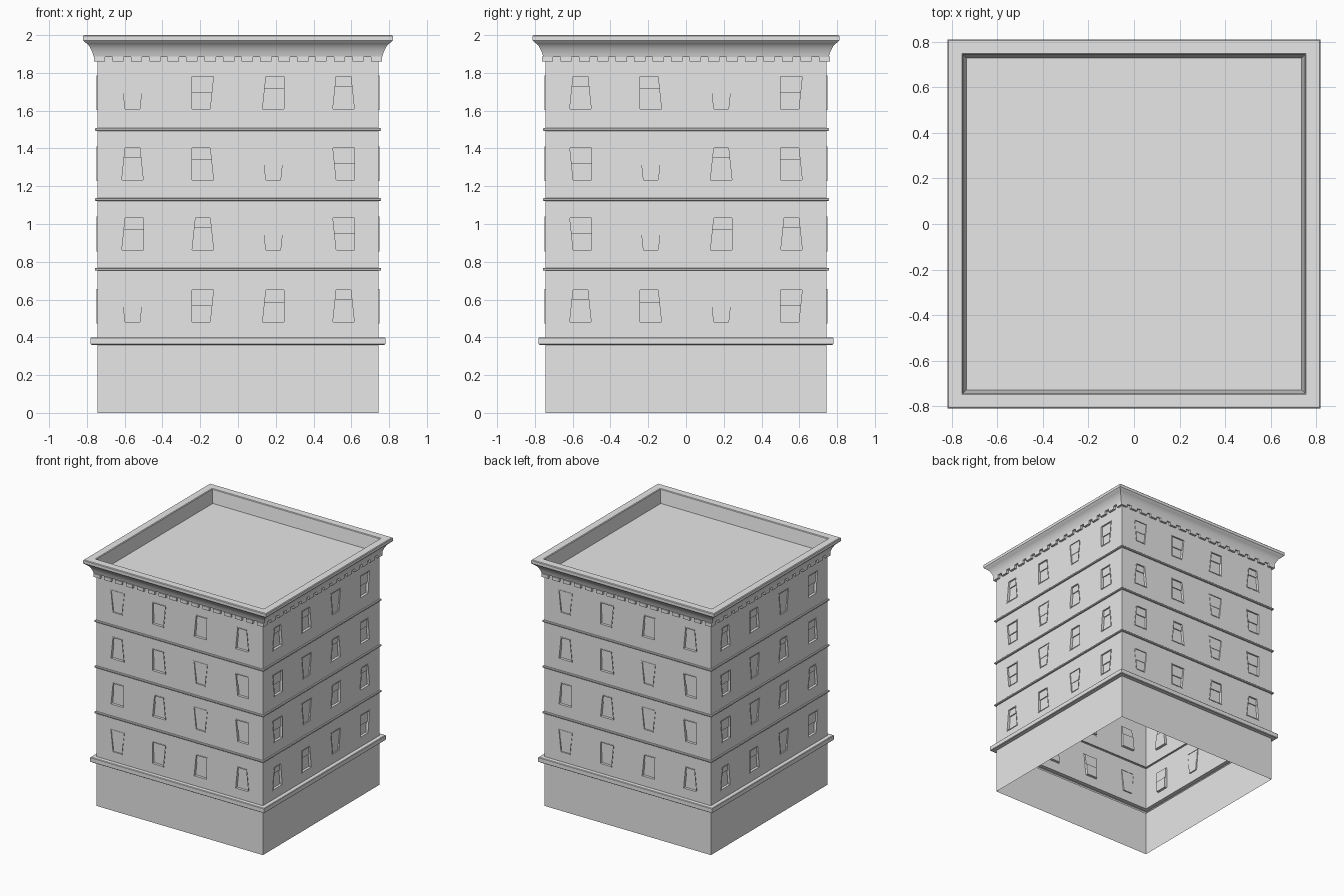
import bpy, bmesh, math
from mathutils import Vector, Matrix

cube = bpy.data.objects.get("Cube")
if cube:
    bpy.data.objects.remove(cube)

mat = bpy.data.materials.new("plain_grey")
mat.use_nodes = True
GREY = (0.8, 0.8, 0.8, 1)
mat.diffuse_color = GREY
mat.node_tree.nodes["Principled BSDF"].inputs["Base Color"].default_value = GREY

HALF = 0.745  # half width of the main walls


def finish(name, bm, smooth=False):
    bmesh.ops.remove_doubles(bm, verts=bm.verts, dist=0.00005)
    me = bpy.data.meshes.new(name)
    bm.to_mesh(me)
    bm.free()
    me.materials.append(mat)
    ob = bpy.data.objects.new(name, me)
    bpy.context.collection.objects.link(ob)
    if smooth:
        bpy.context.view_layer.objects.active = ob
        ob.select_set(True)
        bpy.ops.object.shade_smooth_by_angle(angle=math.radians(35))
        ob.select_set(False)
    return ob


def face(bm, pts):
    bm.faces.new([bm.verts.new(p) for p in pts])


def sweep(name, profile, depth_scale=1.0, cap=False, smooth=False):
    """Carry a (half width, height) profile around the square plan."""
    bm = bmesh.new()
    rings = []
    for h, z in profile:
        d = h * depth_scale
        rings.append([bm.verts.new((x * h, y * d, z))
                      for x, y in ((-1, -1), (1, -1), (1, 1), (-1, 1))])
    for a, b in zip(rings, rings[1:]):
        for i in range(4):
            j = (i + 1) % 4
            bm.faces.new((a[i], a[j], b[j], b[i]))
    if cap:
        bm.faces.new(rings[-1])
    return finish(name, bm, smooth)


def ledge(name, z0, z1, out, chamfer):
    return sweep(name, [(HALF, z0), (out - chamfer, z0), (out, z0 + chamfer),
                        (out, z1 - chamfer), (out - chamfer, z1), (HALF, z1)])


# Window outlines: bottom left, bottom right, top right, top left, sash height, recess
W, N = 0.063, 0.043
SHAPES = {
    "A": (-W, W, N, -N, 0.70, 0.010),
    "B": (-W, W, W, -N, 0.62, 0.010),
    "b": (-W, W, N, -W, 0.62, 0.010),
    "C": (-W, N, W, -W, 0.50, 0.010),
    "c": (-N, W, W, -N - 0.02, 0.50, 0.010),
    "D": (-N, N, W, -W, 0.47, 0.004),
}
WIN_H = 0.183
LIP = 0.003


def window_cell(bm, place, u0, u1, z0, z1, zc, shape):
    """One wall bay with a crooked sash window set into it."""
    bl, br, tr, tl, split, recess = SHAPES[shape]
    uc, h = (u0 + u1) / 2, WIN_H / 2

    def put(p, out):
        return place(p[0], out, p[1])

    def bridge(a, out_a, b, out_b, edges=range(4)):
        for i in edges:
            j = (i + 1) % 4
            face(bm, [put(a[i], out_a), put(a[j], out_a), put(b[j], out_b), put(b[i], out_b)])

    bay = [(u0, z0), (u1, z0), (u1, z1), (u0, z1)]
    frame = [(uc + bl, zc - h), (uc + br, zc - h), (uc + tr, zc + h), (uc + tl, zc + h)]
    mid_u = sum(p[0] for p in frame) / 4
    inner = [(mid_u + (u - mid_u) * 0.9, zc + (z - zc) * 0.93) for u, z in frame]
    bridge(bay, 0, frame, 0)
    bridge(frame, 0, frame, LIP)
    bridge(frame, LIP, inner, LIP)

    # Upper sash sits in front of the lower sash
    a, b, c, d = (Vector(p) for p in inner)
    ml, mr = a.lerp(d, split), b.lerp(c, split)
    lower, upper = [a, b, mr, ml], [ml, mr, c, d]
    up, low = -recess, -recess * 1.8
    bridge(lower, LIP, lower, low, (0, 1, 3))
    bridge(upper, LIP, upper, up, (1, 2, 3))
    face(bm, [put(p, low) for p in lower])
    face(bm, [put(p, up) for p in upper])
    face(bm, [put(ml, low), put(mr, low), put(mr, up), put(ml, up)])


# Base and heavy belt course
sweep("base_wall", [(HALF, 0), (HALF, 0.36)])
ledge("belt_course", 0.36, 0.40, 0.78, 0.004)

# Window storeys: z range, window centre, front/back pattern, side pattern
STOREYS = [
    (0.40, 0.753, 0.565, "DCBA", "AbDC"),
    (0.767, 1.123, 0.947, "BADc", "cDBA"),
    (1.137, 1.493, 1.318, "AbDc", "cDAb"),
    (1.507, 1.885, 1.695, "DCBA", "AbDC"),
]
BAY = HALF / 2
for n, (z0, z1, zc, front, side) in enumerate(STOREYS, 1):
    bm = bmesh.new()
    for k in range(4):
        rot = Matrix.Rotation(k * math.pi / 2, 3, "Z")

        def place(u, out, z):
            return rot @ Vector((u, -HALF - out, z))

        for i, shape in enumerate(side if k % 2 else front):
            u0 = -HALF + i * BAY
            window_cell(bm, place, u0, u0 + BAY, z0, z1, zc, shape)
    finish(f"storey_{n}_wall", bm)
    if n < len(STOREYS):
        ledge(f"string_course_{n}", z1, z1 + 0.014, 0.758, 0.003)

# Row of teeth under the cornice
bm = bmesh.new()
TEETH, TOOTH, REACH = 16, 0.06, 0.763
step = (2 * REACH - TOOTH) / (TEETH - 1)
for k in range(4):
    rot = Matrix.Rotation(k * math.pi / 2, 4, "Z")
    for i in range(TEETH):
        x = -REACH + TOOTH / 2 + i * step
        box = Matrix.Translation((x, -(HALF + REACH) / 2, 1.8725))
        size = Matrix.Diagonal((TOOTH, REACH - HALF, 0.027, 1))
        bmesh.ops.create_cube(bm, size=1, matrix=rot @ box @ size)
finish("cornice_teeth", bm)

# Coved cornice with a flat rim
cove = [(0.763, 1.885), (0.766, 1.895), (0.771, 1.91), (0.778, 1.925),
        (0.788, 1.942), (0.80, 1.955), (0.814, 1.965)]
rim = [(0.82, 1.972), (0.82, 1.995), (0.815, 2.0), (0.757, 2.0)]
sweep("cornice", [(HALF, 1.885)] + cove + rim, 0.99, smooth=True)

# Parapet inner faces and sunken roof deck
sweep("roof_deck", [(0.757, 2.0), (0.752, 1.995), (0.737, 1.89)], 0.99, cap=True)
